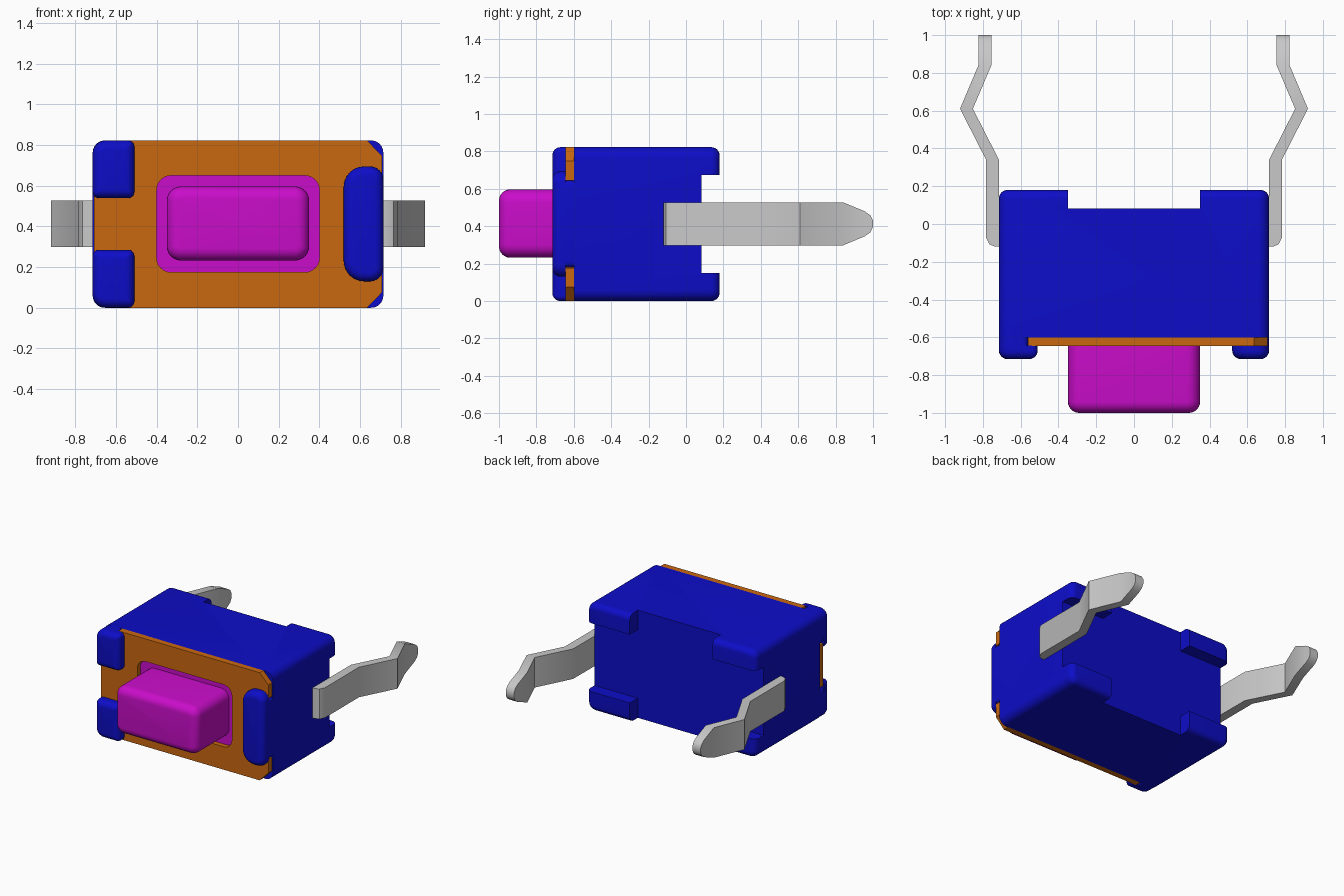
import bpy, bmesh, math

cube = bpy.data.objects.get("Cube")
if cube:
    bpy.data.objects.remove(cube, do_unlink=True)


def material(name, color):
    m = bpy.data.materials.new(name)
    m.use_nodes = True
    m.diffuse_color = (*color, 1)
    m.node_tree.nodes["Principled BSDF"].inputs["Base Color"].default_value = (*color, 1)
    return m


BLUE = material("blue plastic", (0.004, 0.004, 0.58))
ORANGE = material("orange plate", (0.59, 0.14, 0.005))
MAGENTA = material("magenta button", (0.59, 0.004, 0.59))
METAL = material("pale metal", (0.58, 0.58, 0.58))


def finish(name, bm, mat):
    bmesh.ops.recalc_face_normals(bm, faces=bm.faces)
    mesh = bpy.data.meshes.new(name)
    bm.to_mesh(mesh)
    bm.free()
    obj = bpy.data.objects.new(name, mesh)
    bpy.context.collection.objects.link(obj)
    if mat:
        mesh.materials.append(mat)
    return obj


def smooth(obj):
    bpy.ops.object.select_all(action='DESELECT')
    obj.select_set(True)
    bpy.context.view_layer.objects.active = obj
    bpy.ops.object.shade_smooth_by_angle(angle=math.radians(30))


def loft(name, rings, mat):
    """Skin a row of matching closed rings and cap both ends."""
    bm = bmesh.new()
    rows = [[bm.verts.new(p) for p in ring] for ring in rings]
    n = len(rows[0])
    for a, b in zip(rows, rows[1:]):
        for i in range(n):
            j = (i + 1) % n
            bm.faces.new((a[i], a[j], b[j], b[i]))
    bm.faces.new(rows[0])
    bm.faces.new(rows[-1])
    return finish(name, bm, mat)


def rounded_loop(x0, x1, z0, z1, radii, y, inset=0, seg=6):
    """Rounded rectangle; radii run lower left, lower right, upper right, upper left."""
    points = []
    corners = ((x0, z0, 1, 1), (x1, z0, -1, 1), (x1, z1, -1, -1), (x0, z1, 1, -1))
    for k, ((x, z, sx, sz), radius) in enumerate(zip(corners, radii)):
        r = max(radius - inset, 0.004)
        cx, cz = x + sx * (inset + r), z + sz * (inset + r)
        for i in range(seg + 1):
            a = math.pi * (1 + k / 2 + i / seg / 2)
            points.append((cx + r * math.cos(a), y, cz + r * math.sin(a)))
    return points


def round_block(name, x0, x1, z0, z1, y0, y1, radii, mat, front=0, back=0, seg=6):
    """Rounded prism along y with optional rounded front and back rims."""
    steps = []
    for i in range(seg + 1 if front else 1):
        a = math.pi / 2 * i / seg
        steps.append((y0 + front * (1 - math.sin(a)) if i else y0 + front, front * (1 - math.cos(a))))
    steps = [(y0 + front * (1 - math.sin(math.pi / 2 * i / seg)),
              front * (1 - math.cos(math.pi / 2 * i / seg)))
             for i in range(seg, -1, -1)] if front else [(y0, 0)]
    steps += [(y1 - back * (1 - math.sin(math.pi / 2 * i / seg)),
               back * (1 - math.cos(math.pi / 2 * i / seg)))
              for i in range(seg + 1)] if back else [(y1, 0)]
    rings = [rounded_loop(x0, x1, z0, z1, radii, y, d) for y, d in steps]
    return loft(name, rings, mat)


W, H = 0.715, 0.823

# Housing with a cross-shaped recess that leaves four feet at the back
body = round_block("housing", -W, W, 0, H, -0.6, 0.18, [0.06] * 4, BLUE, back=0.045)
cutters = [
    round_block("recess_cutter", -0.35, 0.35, -0.2, 1, 0.083, 0.4, [0.005] * 4, None),
    round_block("recess_cutter", -1, 1, 0.15, 0.673, 0.083, 0.4, [0.005] * 4, None),
]
bpy.context.view_layer.objects.active = body
for cutter in cutters:
    cutter.hide_render = True
    mod = body.modifiers.new("recess", 'BOOLEAN')
    mod.operation, mod.solver, mod.object = 'DIFFERENCE', 'EXACT', cutter
    bpy.ops.object.modifier_apply(modifier=mod.name)
for cutter in cutters:
    bpy.data.objects.remove(cutter, do_unlink=True)
smooth(body)

# Rivet heads and necks that hold the plate
S, L = 0.03, 0.065
heads = (
    ("lower_right_rivet", -W, -0.51, 0, 0.285, (L, S, S, S)),
    ("upper_right_rivet", -W, -0.51, 0.54, H, (S, S, S, L)),
    ("left_rivet", 0.52, W, 0.13, 0.695, (0.1, L, L, 0.1)),
)
for name, x0, x1, z0, z1, radii in heads:
    smooth(round_block(name, x0, x1, z0, z1, -0.715, -0.643, radii, BLUE, front=0.045))
necks = (
    ("lower_right_neck", -W, -0.56, 0, 0.24, (L, S, S, S)),
    ("upper_right_neck", -W, -0.56, 0.583, H, (S, S, S, L)),
    ("left_neck", 0.57, W, 0.18, 0.645, (L, S, S, L)),
)
for name, x0, x1, z0, z1, radii in necks:
    smooth(round_block(name, x0, x1, z0, z1, -0.65, -0.595, radii, BLUE))

# Cover plate: lower half of the outline, mirrored upward, with a window
half = [(-0.708, 0.25), (-0.56, 0.25), (-0.56, 0), (0.635, 0), (0.708, 0.075),
        (0.708, 0.178), (0.57, 0.178)]
outline = half + [(x, H - z) for x, z in reversed(half)]
bm = bmesh.new()
window = rounded_loop(-0.4, 0.4, 0.175, 0.65, [0.07] * 4, -0.645)
for loop in ([(x, -0.645, z) for x, z in outline], window):
    verts = [bm.verts.new(p) for p in loop]
    for i, v in enumerate(verts):
        bm.edges.new((v, verts[i - 1]))
bmesh.ops.triangle_fill(bm, use_beauty=True, edges=bm.edges[:], normal=(0, -1, 0))
extruded = bmesh.ops.extrude_face_region(bm, geom=bm.faces[:], use_keep_orig=True)
moved = [g for g in extruded["geom"] if isinstance(g, bmesh.types.BMVert)]
bmesh.ops.translate(bm, verts=moved, vec=(0, 0.047, 0))
smooth(finish("cover_plate", bm, ORANGE))

# Button and its flange behind the window
smooth(round_block("button_flange", -0.4, 0.4, 0.175, 0.65, -0.607, -0.59, [0.07] * 4, MAGENTA))
smooth(round_block("button", -0.35, 0.35, 0.232, 0.597, -1, -0.6, [0.07] * 4, MAGENTA, front=0.06))

# Bent legs: y, inner x, outer x, half height
sections = [(-0.12, 0.714, 0.735, 0.115), (-0.108, 0.714, 0.765, 0.115),
            (-0.07, 0.714, 0.784, 0.115), (0.342, 0.716, 0.784, 0.115),
            (0.61, 0.853, 0.921, 0.115), (0.84, 0.755, 0.824, 0.115),
            (0.955, 0.755, 0.824, 0.067), (0.985, 0.755, 0.824, 0.046), (1, 0.755, 0.824, 0.018)]
for name, side in (("left_leg", 1), ("right_leg", -1)):
    rings = [[(side * a, y, 0.413 - h), (side * b, y, 0.413 - h),
              (side * b, y, 0.413 + h), (side * a, y, 0.413 + h)] for y, a, b, h in sections]
    smooth(loft(name, rings, METAL))
